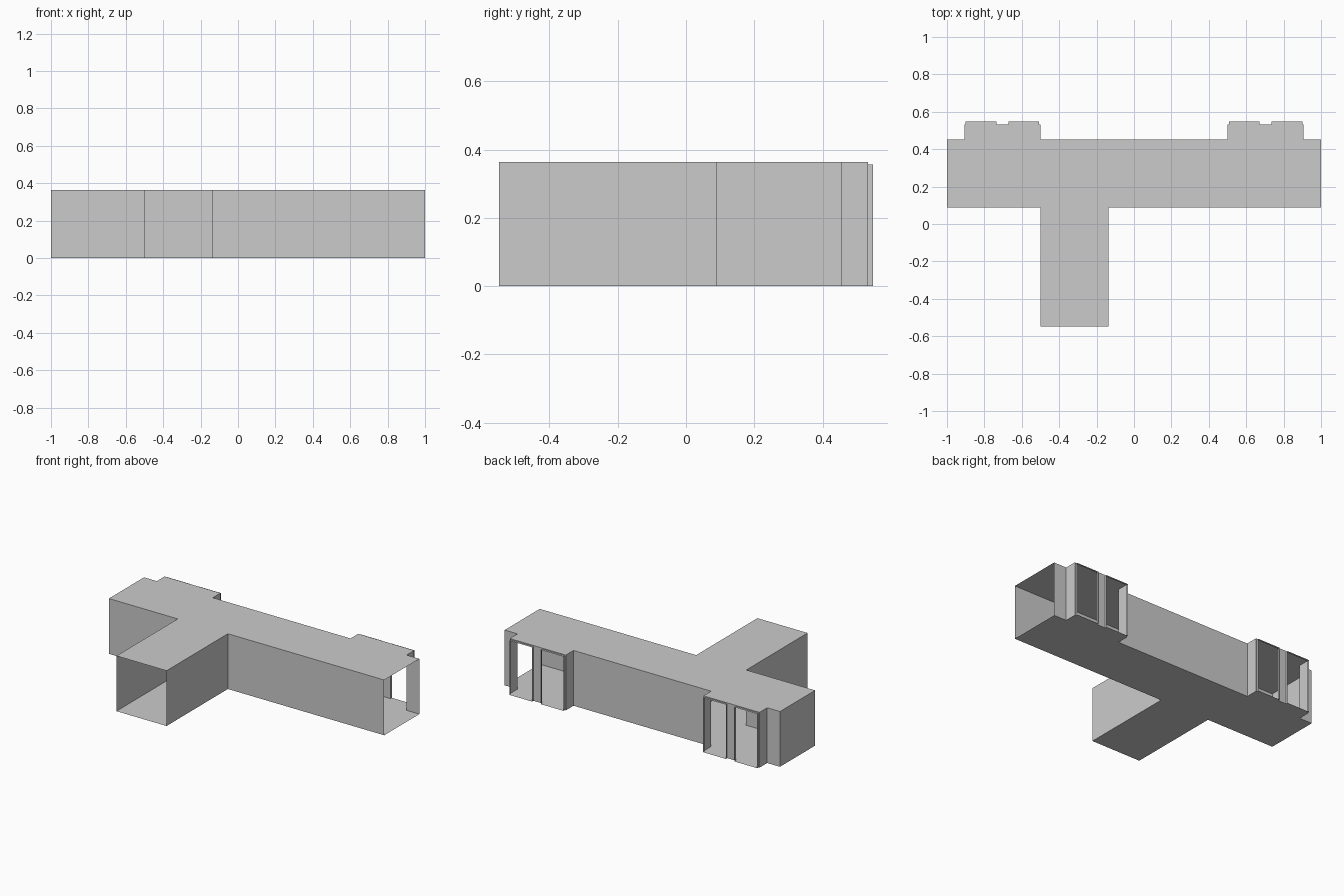
import bpy, bmesh

if "Cube" in bpy.data.objects:
    bpy.data.objects.remove(bpy.data.objects["Cube"])

H = 0.363                       # corridor height
Y0, Y1, Y2 = -0.547, 0.089, 0.453   # stem end, hall front, hall back
YB, YF = 0.533, 0.547           # bay back wall, frame front edge
S0, S1 = -0.5, -0.136           # stem sides
B0, B1 = 0.5, 0.907             # bay sides (mirrored in x)
WIN = [(0.507, 0.672), (0.735, 0.900)]   # window openings
WZ = 0.356                      # window head height


def make(name, faces):
    """Thin-shell object from lists of 3D corner points."""
    bm = bmesh.new()
    for pts in faces:
        bm.faces.new([bm.verts.new(p) for p in pts])
    bmesh.ops.remove_doubles(bm, verts=bm.verts, dist=1e-5)
    me = bpy.data.meshes.new(name)
    bm.to_mesh(me)
    bm.free()
    ob = bpy.data.objects.new(name, me)
    bpy.context.collection.objects.link(ob)
    return ob


def wall(a, b, z0=0.0, z1=H):
    """Vertical quad between two plan points."""
    return [(*a, z0), (*b, z0), (*b, z1), (*a, z1)]


def flat(x0, x1, y0, y1, z):
    """Horizontal quad."""
    q = [(x0, y0, z), (x1, y0, z), (x1, y1, z), (x0, y1, z)]
    return q if z > 0 else q[::-1]


# floor and ceiling follow the same T plan with two bays
outline = [(-1, Y1), (S0, Y1), (S0, Y0), (S1, Y0), (S1, Y1), (1, Y1), (1, Y2),
           (B1, Y2), (B1, YB), (B0, YB), (B0, Y2),
           (-B0, Y2), (-B0, YB), (-B1, YB), (-B1, Y2), (-1, Y2)]
make("ceiling", [[(x, y, H) for x, y in outline]])
make("floor", [[(x, y, 0) for x, y in reversed(outline)]])

# hall and stem walls; the right end and stem end stay open
make("hall_walls", [
    wall((-1, Y1), (S0, Y1)), wall((S1, Y1), (1, Y1)),
    wall((-1, Y2), (-1, Y1)),
    wall((1, Y2), (B1, Y2)), wall((B0, Y2), (-B0, Y2)), wall((-B1, Y2), (-1, Y2))])
make("stem_walls", [wall((S0, Y1), (S0, Y0)), wall((S1, Y0), (S1, Y1))])

# window bays, mirrored left and right
for side, s in (("right", 1), ("left", -1)):
    faces = [wall((s * B0, YB), (s * B0, Y2)), wall((s * B1, Y2), (s * B1, YB))]
    edges = [B0, *WIN[0], *WIN[1], B1]
    for a, b in zip(edges[::2], edges[1::2]):       # posts
        faces.append(wall((s * b, YB), (s * a, YB)))
    for a, b in WIN:                                # headers
        faces.append(wall((s * b, YB), (s * a, YB), WZ, H))
    bay = make(side + "_bay_walls", faces)

    # projecting window surrounds
    rims = []
    for a, b in WIN:
        a, b = sorted((s * a, s * b))
        rims += [wall((a, YF), (a, YB), 0, WZ), wall((b, YB), (b, YF), 0, WZ),
                 flat(a, b, YB, YF, 0), flat(a, b, YB, YF, WZ)]
    make(side + "_window_surrounds", rims)
